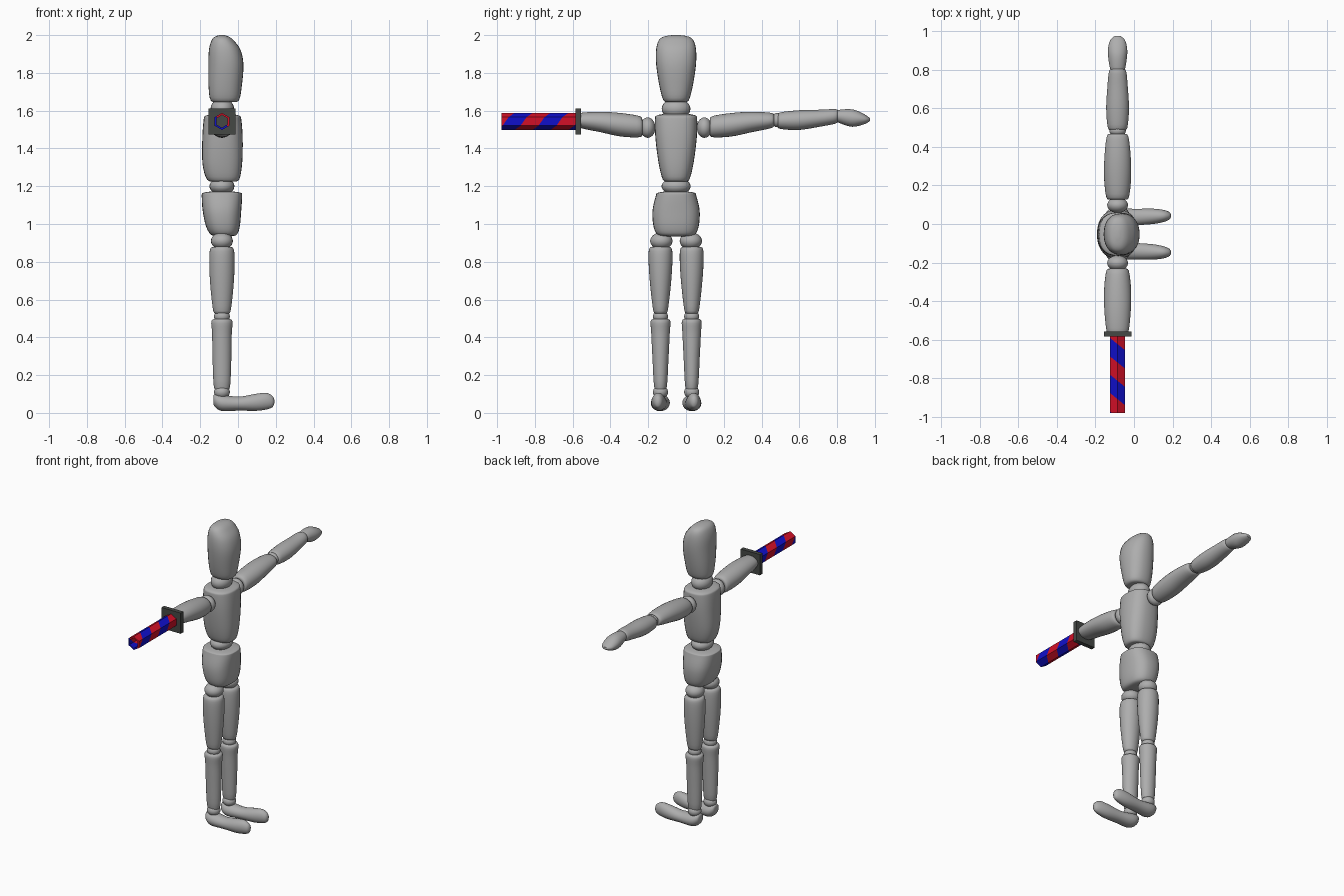
import bpy, bmesh, math
from mathutils import Vector

cube = bpy.data.objects.get("Cube")
if cube:
    bpy.data.objects.remove(cube, do_unlink=True)

# Body axis: everything on the figure is measured from here
CX, CY = -0.085, -0.0525


def material(name, r, g, b):
    mat = bpy.data.materials.new(name)
    mat.use_nodes = True
    mat.diffuse_color = (r, g, b, 1)
    shader = next(n for n in mat.node_tree.nodes if n.type == "BSDF_PRINCIPLED")
    shader.inputs["Base Color"].default_value = (r, g, b, 1)
    return mat


grey = material("body grey", 0.42, 0.42, 0.42)
dark = material("guard dark grey", 0.06, 0.065, 0.06)
red = material("stripe red", 0.65, 0.005, 0.02)
blue = material("stripe blue", 0.005, 0.005, 0.6)


def finish(bm, name, mats, smooth=True):
    mesh = bpy.data.meshes.new(name)
    bm.to_mesh(mesh)
    bm.free()
    obj = bpy.data.objects.new(name, mesh)
    bpy.context.collection.objects.link(obj)
    for mat in mats:
        mesh.materials.append(mat)
    if smooth:
        bpy.ops.object.select_all(action="DESELECT")
        obj.select_set(True)
        bpy.context.view_layer.objects.active = obj
        bpy.ops.object.shade_smooth_by_angle(angle=math.radians(50))
    return obj


def spline(rows, steps=4):
    """Smooth the stations with a Catmull-Rom curve."""
    p = [rows[0], *rows, rows[-1]]
    out = []
    for a, b, c, d in zip(p, p[1:], p[2:], p[3:]):
        for s in range(steps):
            t = s / steps
            out.append([(2 * k + (m - j) * t + (2 * j - 5 * k + 4 * m - n) * t * t
                         + (3 * k - j - 3 * m + n) * t ** 3) / 2
                        for j, k, m, n in zip(a, b, c, d)])
    return out + [list(rows[-1])]


def loft(name, axis, rows, side=1, power=2.0, sides=28):
    """Rows: position on axis, two centre offsets, two half widths."""
    place = {"X": lambda t, a, b: (t, a, b),
             "Y": lambda t, a, b: (a, t, b),
             "Z": lambda t, a, b: (a, b, t)}[axis]
    bm = bmesh.new()
    rings = []
    for t, ca, cb, ra, rb in spline(rows):
        ring = []
        for i in range(sides):
            u = math.tau * i / sides
            c, s = math.cos(u), math.sin(u)
            a = ca + ra * math.copysign(abs(c) ** (2 / power), c)
            b = cb + rb * math.copysign(abs(s) ** (2 / power), s)
            x, y, z = place(t, a, b)
            ring.append(bm.verts.new((CX + x, CY + side * y, z)))
        rings.append(ring)
    for low, high in zip(rings, rings[1:]):
        for i in range(sides):
            j = (i + 1) % sides
            bm.faces.new((low[i], low[j], high[j], high[i]))
    bm.faces.new(rings[0])
    bm.faces.new(rings[-1])
    bmesh.ops.recalc_face_normals(bm, faces=bm.faces)
    return finish(bm, name, [grey])


def ball(name, x, y, z, rx, ry, rz):
    bm = bmesh.new()
    bmesh.ops.create_uvsphere(bm, u_segments=24, v_segments=14, radius=1)
    for v in bm.verts:
        v.co = Vector((CX + x + v.co.x * rx, CY + y + v.co.y * ry, z + v.co.z * rz))
    finish(bm, name, [grey])


# Head, neck, torso, waist and pelvis
loft("head", "Z", [(1.645, .015, 0, .04, .04), (1.655, .015, 0, .075, .067),
                   (1.73, .017, 0, .088, .088), (1.84, .021, 0, .093, .105),
                   (1.92, .015, 0, .084, .106), (1.97, .004, 0, .06, .093),
                   (1.992, 0, 0, .037, .066), (2, 0, 0, .01, .02)], power=2.3)
ball("neck", .002, 0, 1.61, .062, .076, .055)
loft("torso", "Z", [(1.225, .01, 0, .05, .045), (1.235, .006, 0, .085, .07),
                    (1.32, .002, 0, .105, .092), (1.45, .003, 0, .107, .109),
                    (1.55, .003, 0, .1, .112), (1.573, .003, 0, .09, .105),
                    (1.582, .003, 0, .05, .07)], power=2.5)
ball("waist", 0, 0, 1.2, .066, .077, .045)
loft("pelvis", "Z", [(.935, .012, 0, .04, .06), (.945, .01, 0, .07, .1),
                     (.99, .005, 0, .09, .12), (1.07, 0, 0, .102, .125),
                     (1.15, 0, 0, .107, .107), (1.165, 0, 0, .1, .098),
                     (1.172, 0, 0, .06, .06)], power=2.5)

# Legs and arms, one set on each side of the body
LEG = .0825
for label, side in (("back", 1), ("front", -1)):
    ball(label + "_hip", 0, side * .078, .91, .058, .059, .045)
    loft(label + "_thigh", "Z", [(.53, 0, LEG, .03, .025), (.54, 0, LEG, .046, .038),
                                 (.68, 0, LEG, .062, .055), (.8, 0, LEG, .067, .063),
                                 (.868, 0, LEG, .062, .06), (.88, 0, LEG, .04, .04)], side)
    ball(label + "_knee", 0, side * LEG, .51, .042, .04, .035)
    loft(label + "_shin", "Z", [(.13, 0, LEG, .025, .02), (.14, 0, LEG, .043, .034),
                                (.3, 0, LEG, .05, .043), (.42, 0, LEG, .052, .049),
                                (.485, 0, LEG, .056, .052), (.498, 0, LEG, .035, .035)], side)
    ball(label + "_ankle", 0, side * LEG, .11, .042, .04, .035)
    loft(label + "_foot", "X", [(-.046, .082, .07, .012, .015), (-.038, .082, .066, .034, .033),
                                (0, .083, .053, .05, .043), (.09, .088, .049, .043, .037),
                                (.18, .092, .056, .04, .045), (.235, .094, .062, .032, .044),
                                (.267, .095, .06, .02, .03), (.277, .095, .06, .006, .01)], side)
    ball(label + "_shoulder", 0, side * .15, 1.51, .054, .04, .054)
    loft(label + "_upper_arm", "Y", [(.18, 0, 1.513, .035, .03), (.19, 0, 1.515, .058, .055),
                                     (.29, 0, 1.525, .07, .062), (.4, 0, 1.54, .068, .054),
                                     (.505, 0, 1.548, .056, .04), (.518, 0, 1.548, .035, .025)], side)

# Full lower arm on one side only
ball("elbow", 0, .535, 1.55, .043, .03, .038)
loft("forearm", "Y", [(.54, 0, 1.545, .03, .025), (.55, 0, 1.547, .05, .043),
                      (.65, 0, 1.55, .059, .052), (.76, 0, 1.56, .053, .045),
                      (.845, 0, 1.57, .044, .038), (.855, 0, 1.57, .025, .025)])
loft("hand", "Y", [(.845, 0, 1.572, .025, .02), (.855, 0, 1.571, .038, .032),
                   (.92, 0, 1.562, .049, .046), (.965, 0, 1.558, .049, .039),
                   (1.005, 0, 1.554, .038, .022), (1.026, 0, 1.553, .016, .008)])

# Square guard on the short arm
GRIP_Z = 1.543
bm = bmesh.new()
bmesh.ops.create_cube(bm, size=1)
for v in bm.verts:
    v.co = Vector((CX + v.co.x * .142, -.57 + v.co.y * .028, GRIP_Z + v.co.z * .138))
finish(bm, "guard", [dark], smooth=False)

# Hollow hexagonal rod with a helical stripe: sheared bands trimmed square at both ends
PITCH, RADIUS = .19, .045
bm = bmesh.new()


def rod_vert(column, band):
    turn = (column + .5) / 6
    u = math.tau * turn
    return bm.verts.new((CX + RADIUS * math.cos(u), -.955 + PITCH * (turn + band / 2),
                         GRIP_Z + RADIUS * math.sin(u)))


for band in range(-4, 6):
    for i in range(6):
        face = bm.faces.new((rod_vert(i, band), rod_vert(i, band + 1),
                             rod_vert(i + 1, band + 1), rod_vert(i + 1, band)))
        face.material_index = band % 2
bmesh.ops.remove_doubles(bm, verts=bm.verts, dist=.0001)
for y, direction in ((-.978, -1), (-.575, 1)):
    bmesh.ops.bisect_plane(bm, geom=bm.verts[:] + bm.edges[:] + bm.faces[:], plane_co=(0, y, 0),
                           plane_no=(0, direction, 0), clear_outer=True)
rod = finish(bm, "striped_rod", [blue, red], smooth=False)
wall = rod.modifiers.new("wall", "SOLIDIFY")
wall.thickness = .011
wall.offset = -1
